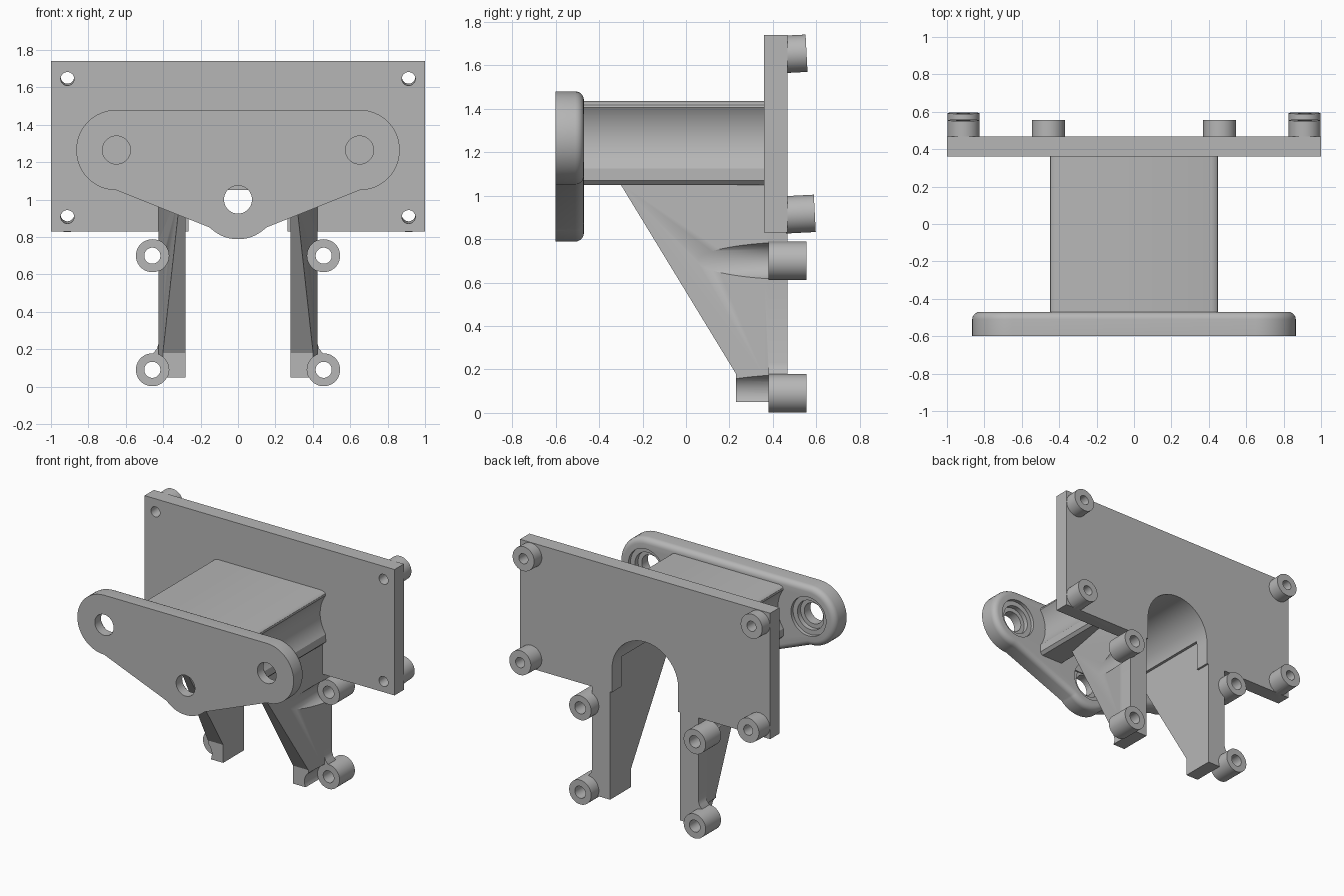
import bpy, bmesh
from math import pi, sin, cos, radians
from mathutils import Matrix

cube = bpy.data.objects.get("Cube")
if cube:
    bpy.data.objects.remove(cube, do_unlink=True)

grey = bpy.data.materials.new("light grey")
grey.use_nodes = True
grey.diffuse_color = (0.47, 0.47, 0.47, 1)
grey.node_tree.nodes["Principled BSDF"].inputs["Base Color"].default_value = (0.47, 0.47, 0.47, 1)


def finish(name, bm):
    bmesh.ops.recalc_face_normals(bm, faces=bm.faces[:])
    mesh = bpy.data.meshes.new(name)
    bm.to_mesh(mesh)
    bm.free()
    mesh.materials.append(grey)
    obj = bpy.data.objects.new(name, mesh)
    bpy.context.scene.collection.objects.link(obj)
    return obj


def prism_mesh(points, y0, y1):
    """Extrude an (x, z) outline along y."""
    bm = bmesh.new()
    face = bm.faces.new([bm.verts.new((x, y0, z)) for x, z in points])
    new = bmesh.ops.extrude_face_region(bm, geom=[face])["geom"]
    for v in new:
        if isinstance(v, bmesh.types.BMVert):
            v.co.y = y1
    return bm


def prism(name, points, y0, y1):
    return finish(name, prism_mesh(points, y0, y1))


def rod(x, z, r, y0, y1, tilt=0):
    """Cylinder along y, optionally tilted upward toward the back."""
    bm = bmesh.new()
    turn = Matrix.Translation((x, (y0 + y1) / 2, z)) @ Matrix.Rotation(tilt - pi / 2, 4, 'X')
    bmesh.ops.create_cone(bm, cap_ends=True, segments=48, radius1=r, radius2=r,
                          depth=y1 - y0, matrix=turn)
    return finish("rod", bm)


def combine(obj, tool, operation):
    """Apply a boolean and remove the tool."""
    mod = obj.modifiers.new("boolean", 'BOOLEAN')
    mod.operation, mod.object, mod.solver = operation, tool, 'EXACT'
    bpy.context.view_layer.update()
    evaluated = obj.evaluated_get(bpy.context.evaluated_depsgraph_get())
    mesh = bpy.data.meshes.new_from_object(evaluated)
    obj.modifiers.clear()
    obj.data = mesh
    bpy.data.objects.remove(tool, do_unlink=True)


def cut(obj, tool):
    combine(obj, tool, 'DIFFERENCE')


def add(obj, tool):
    combine(obj, tool, 'UNION')


def arc(cx, cz, r, a0, a1, n=24):
    angles = [radians(a0 + (a1 - a0) * i / n) for i in range(n + 1)]
    return [(cx + r * cos(a), cz + r * sin(a)) for a in angles]


def mirrored(half):
    return half + [(-x, z) for x, z in reversed(half)]


def tunnel():
    outline = arc(0, 1.0, 0.265, 0, 180, 32) + [(-0.265, 0.7), (0.265, 0.7)]
    return prism("tunnel", outline, -0.48, 0.6)


BACK = 0.467
parts = []

# Rear mounting plate with four tilted corner bosses and an arched slot
plate = prism("mounting_plate", [(-1, 0.83), (1, 0.83), (1, 1.74), (-1, 1.74)], 0.36, BACK)
cut(plate, tunnel())
tilt = radians(3)
for x in (-0.912, 0.912):
    for z, end in ((0.915, 0.593), (1.653, 0.555)):
        add(plate, rod(x, z, 0.086, 0.455, end, tilt))
        cut(plate, rod(x, z, 0.036, 0.2, 0.8, tilt))
parts.append(plate)

# Front flange: three lobes with a rounded rear rim
half = arc(0.65, 1.265, 0.215, 90, -90) + arc(0, 1.0, 0.212, -45, -86, 10)
bm = prism_mesh(mirrored(half), -0.6, -0.47)
rim = [e for e in bm.edges if all(v.co.y > -0.48 for v in e.verts)]
bmesh.ops.bevel(bm, geom=rim, offset=0.04, segments=5, profile=0.5, affect='EDGES')
flange = finish("front_flange", bm)
for x, z in ((-0.65, 1.265), (0.65, 1.265), (0, 1.0)):
    cut(flange, rod(x, z, 0.075, -0.7, -0.3))
    cut(flange, rod(x, z, 0.14, -0.495, -0.3))
    cut(flange, rod(x, z, 0.105, -0.53, -0.3))
parts.append(flange)

# Hollow connecting body with scooped sides
scoop = arc(0.65, 1.265, 0.245, 145, 215, 20)
half = [(0.415, 1.435), (0.437, 1.428), (0.447, 1.418)] + scoop + [(0.45, 1.07), (0.43, 1.05)]
body = prism("connecting_body", mirrored(half), -0.49, 0.37)
cut(body, tunnel())
parts.append(body)

# Tapered legs with screw bosses and clearance scoops in front of them
for name, side in (("left_leg", 1), ("right_leg", -1)):
    profile = [(BACK, 0.05), (BACK, 1.06), (-0.306, 1.06), (0.23, 0.18), (0.23, 0.05)]
    bm = bmesh.new()
    face = bm.faces.new([bm.verts.new((side * 0.28, y, z)) for y, z in profile])
    new = bmesh.ops.extrude_face_region(bm, geom=[face])["geom"]
    for v in new:
        if isinstance(v, bmesh.types.BMVert):
            v.co.x = side * 0.425
    result = bmesh.ops.bisect_plane(bm, geom=bm.verts[:] + bm.edges[:] + bm.faces[:],
                                    plane_co=(side * 0.425, 0.36, 0),
                                    plane_no=(side, -0.18, 0), clear_outer=True)
    rim = [e for e in bm.edges if e.is_boundary]
    bmesh.ops.holes_fill(bm, edges=rim, sides=0)
    leg = finish(name, bm)
    # Curved web above the lower boss
    web = [(side * x, z) for x, z in [(0.41, 0.12), (0.41, 0.235), (0.425, 0.23),
                                      (0.435, 0.2), (0.455, 0.178), (0.47, 0.12)]]
    add(leg, prism("web", web, 0.38, BACK))
    for z in (0.09, 0.7):
        x = side * 0.458
        cut(leg, rod(x, z, 0.088, -0.5, 0.38))
        add(leg, rod(x, z, 0.088, 0.38, 0.555))
        cut(leg, rod(x, z, 0.043, 0.1, 0.8))
    parts.append(leg)

# Smooth the round surfaces, keep the edges sharp
bpy.ops.object.select_all(action='DESELECT')
for obj in parts:
    obj.select_set(True)
bpy.context.view_layer.objects.active = plate
bpy.ops.object.shade_smooth_by_angle(angle=radians(30))
